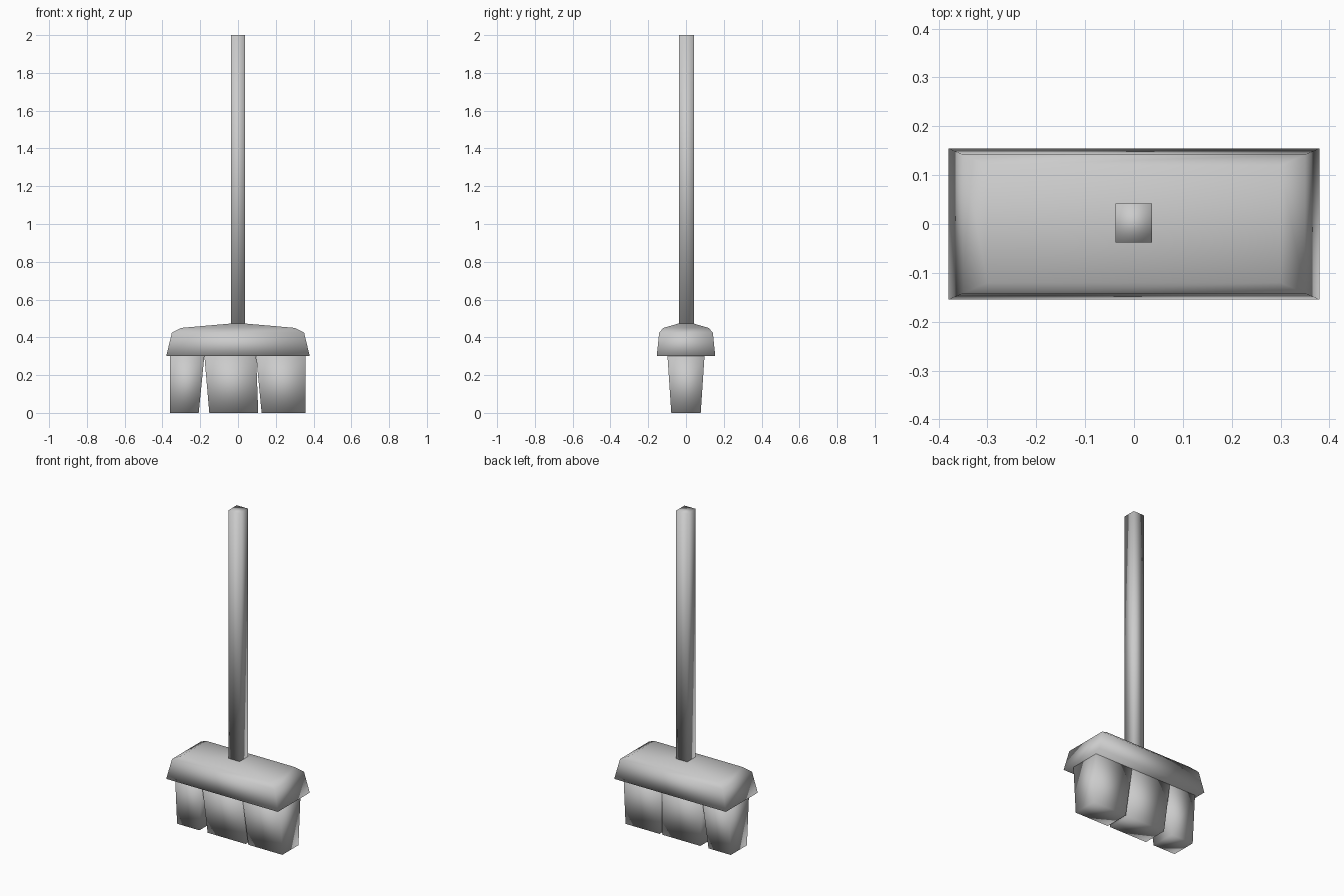
import bpy, bmesh

if "Cube" in bpy.data.objects:
    bpy.data.objects.remove(bpy.data.objects["Cube"])


def loft(name, rings):
    """Closed low-poly solid through rectangles given as (x0, x1, y0, y1, z)."""
    bm = bmesh.new()
    loops = []
    for x0, x1, y0, y1, z in rings:
        corners = ((x0, y0), (x1, y0), (x1, y1), (x0, y1))
        loops.append([bm.verts.new((x, y, z)) for x, y in corners])
    for low, high in zip(loops, loops[1:]):
        for i in range(4):
            j = (i + 1) % 4
            bm.faces.new((low[i], low[j], high[j], high[i]))
    bm.faces.new(loops[0][::-1])
    bm.faces.new(loops[-1])
    bmesh.ops.recalc_face_normals(bm, faces=bm.faces)
    for face in bm.faces:
        face.smooth = True
    mesh = bpy.data.meshes.new(name)
    bm.to_mesh(mesh)
    bm.free()
    obj = bpy.data.objects.new(name, mesh)
    bpy.context.collection.objects.link(obj)
    return obj


# Square handle, rooted in the head
loft("handle", [(-0.038, 0.037, -0.038, 0.042, z) for z in (0.465, 2.0)])

# Head: flared skirt, bevelled shoulder and shallow slope up to the handle
profile = [(0.38, 0.155, 0.30), (0.35, 0.142, 0.425),
           (0.30, 0.12, 0.45), (0.038, 0.04, 0.473)]
loft("head", [(-x, x, -y, y, z) for x, y, z in profile])

# Three bristle clumps: left and right edges at the floor, then at the head
clumps = {
    "bristles_left": (-0.36, -0.208, -0.36, -0.178),
    "bristles_middle": (-0.152, 0.107, -0.178, 0.096),
    "bristles_right": (0.125, 0.357, 0.096, 0.357),
}
for name, (b0, b1, t0, t1) in clumps.items():
    loft(name, [(b0, b1, -0.078, 0.078, 0.0), (t0, t1, -0.098, 0.098, 0.302)])
